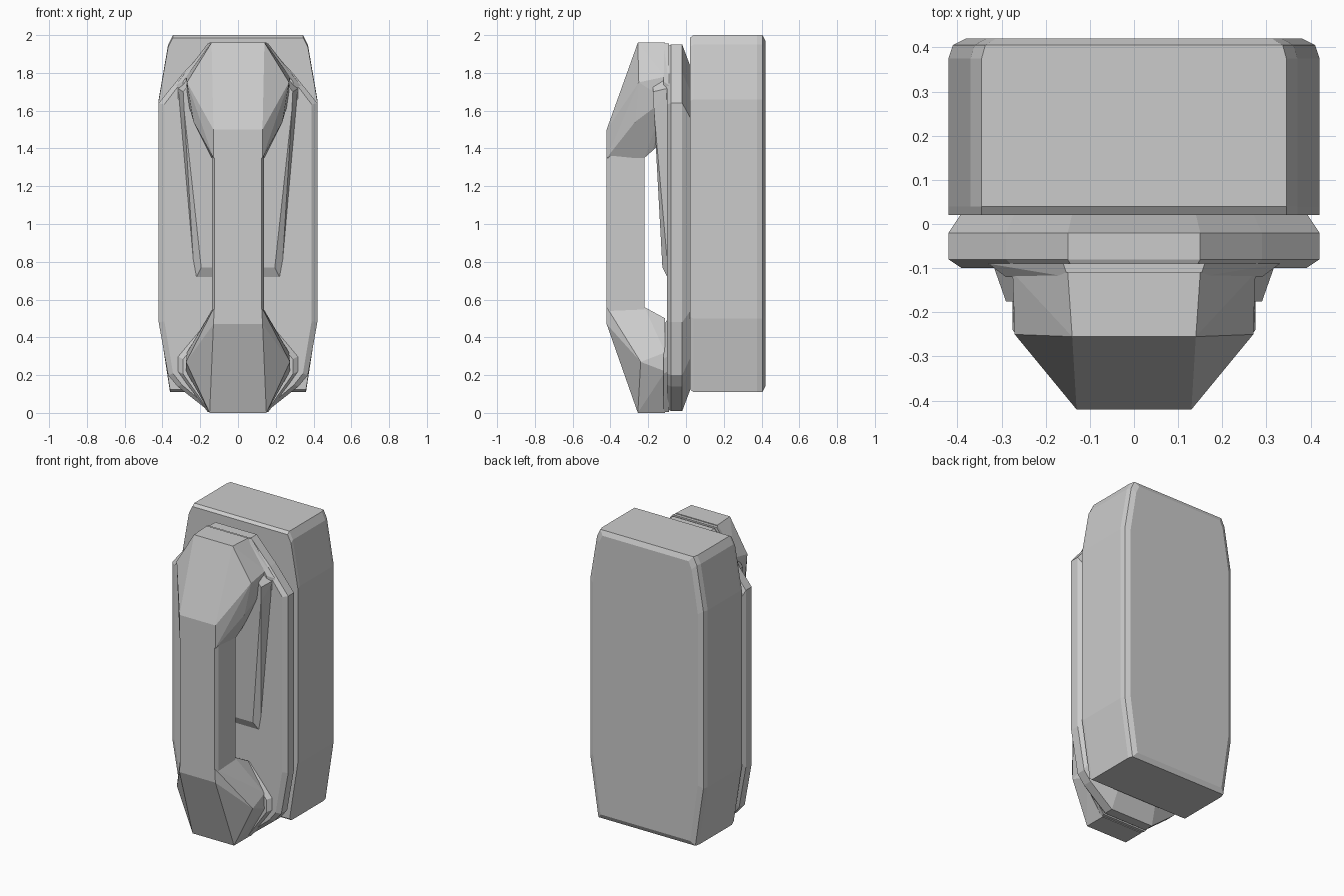
import bpy, bmesh

if "Cube" in bpy.data.objects:
    bpy.data.objects.remove(bpy.data.objects["Cube"])


def finish(bm, name):
    bmesh.ops.recalc_face_normals(bm, faces=bm.faces[:])
    me = bpy.data.meshes.new(name)
    bm.to_mesh(me)
    bm.free()
    ob = bpy.data.objects.new(name, me)
    bpy.context.collection.objects.link(ob)
    return ob


def loft(name, half, rings):
    """Mirror a half outline (x, z), then stack it along y.
    Each ring is (y, x inset, z inset)."""
    outline = half + [(-x, z) for x, z in reversed(half)]
    zs = [z for _, z in half]
    mid, ext = (max(zs) + min(zs)) / 2, (max(zs) - min(zs)) / 2
    wid = max(x for x, _ in half)
    bm = bmesh.new()
    loops = []
    for y, dx, dz in rings:
        loops.append([bm.verts.new((x * (1 - dx / wid), y,
                                    mid + (z - mid) * (1 - dz / ext)))
                      for x, z in outline])
    for a, b in zip(loops, loops[1:]):
        for i in range(len(a)):
            j = (i + 1) % len(a)
            bm.faces.new((a[i], a[j], b[j], b[i]))
    bm.faces.new(loops[0])
    bm.faces.new(loops[-1])
    return finish(bm, name)


def hull(name, half):
    """Faceted convex solid from points mirrored across x = 0."""
    bm = bmesh.new()
    for x, y, z in half:
        for s in (1, -1):
            bm.verts.new((s * x, y, z))
    res = bmesh.ops.convex_hull(bm, input=bm.verts[:])
    junk = {g for g in res["geom_interior"] + res["geom_unused"]
            if isinstance(g, bmesh.types.BMVert)}
    bmesh.ops.delete(bm, geom=list(junk), context='VERTS')
    bmesh.ops.dissolve_limit(bm, angle_limit=0.03, verts=bm.verts[:], edges=bm.edges[:])
    return finish(bm, name)


# Wall box with tapered ends
loft("wall_box",
     [(0.345, 2.0), (0.37, 1.95), (0.42, 1.66), (0.42, 0.50), (0.36, 0.11)],
     [(0.02, 0, 0.015), (0.04, 0, 0), (0.375, 0, 0), (0.405, 0.01, 0.0), (0.42, 0.04, 0.03)])

# Face plate, separated from the box by a shallow groove
loft("face_plate",
     [(0.15, 1.95), (0.29, 1.80), (0.42, 1.64), (0.42, 0.48),
      (0.37, 0.20), (0.32, 0.14), (0.155, 0.01)],
     [(0.025, 0.03, 0.12), (-0.02, 0, 0), (-0.08, 0, 0), (-0.10, 0.03, 0.01)])

# Sloping cradle panel behind the grip
hull("cradle_panel", [
    (0.32, -0.09, 1.72), (0.29, -0.175, 1.70), (0.285, -0.17, 1.60),
    (0.195, -0.125, 0.77), (0.23, -0.09, 0.70), (0.17, -0.18, 1.85), (0.18, -0.09, 1.90)])

# Collars seating both ends of the handset
for name, end in (("upper_collar", 1), ("lower_collar", -1)):
    def fz(d):
        return 1.955 - d if end > 0 else 0.005 + d
    hull(name, [(x, y, fz(d)) for x, y, d in (
        (0.16, -0.09, 0), (0.33, -0.09, 0.22), (0.33, -0.09, 0.30), (0.16, -0.09, 0.50),
        (0.15, -0.12, 0), (0.29, -0.12, 0.20), (0.29, -0.12, 0.28), (0.14, -0.12, 0.46))])

# Handset earpiece
hull("earpiece", [
    (0.15, -0.11, 1.96), (0.14, -0.255, 1.96),
    (0.275, -0.11, 1.78), (0.27, -0.25, 1.75), (0.27, -0.11, 1.66),
    (0.13, -0.42, 1.50), (0.13, -0.42, 1.35), (0.14, -0.22, 1.35),
    (0.235, -0.27, 1.54), (0.15, -0.175, 1.39), (0.15, -0.11, 1.45)])

# Handset mouthpiece
hull("mouthpiece", [
    (0.15, -0.11, 0.0), (0.15, -0.255, 0.0),
    (0.275, -0.11, 0.22), (0.275, -0.24, 0.27), (0.27, -0.11, 0.32),
    (0.13, -0.42, 0.47), (0.125, -0.42, 0.56), (0.13, -0.22, 0.56),
    (0.15, -0.11, 0.50)])

# Handset grip
loft("grip", [(0.125, 1.40), (0.125, 0.52)],
     [(-0.42, 0, 0), (-0.40, -0.012, 0), (-0.22, -0.012, 0)])
